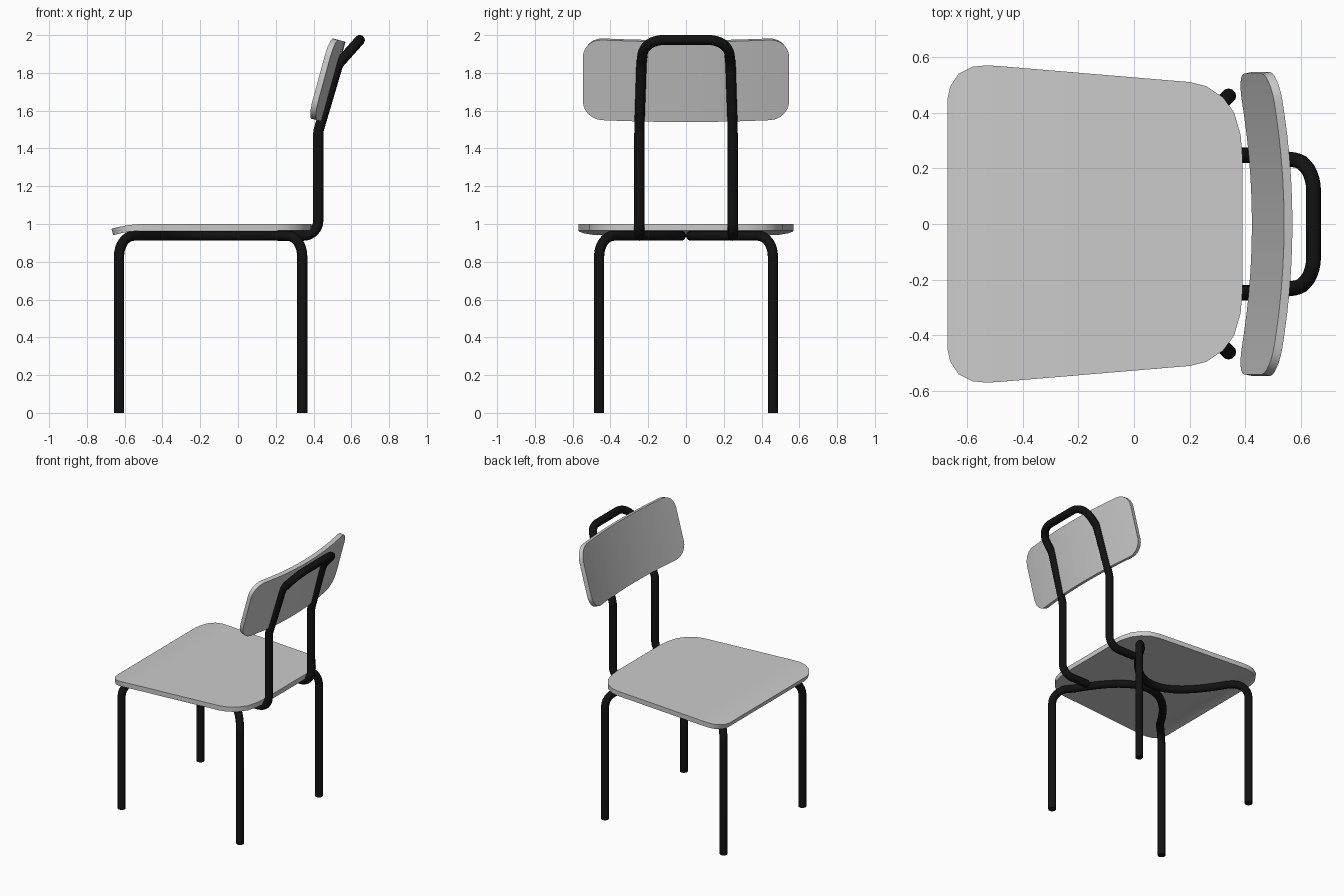
import bpy, bmesh, math
from mathutils import Vector

if "Cube" in bpy.data.objects:
    bpy.data.objects.remove(bpy.data.objects["Cube"])

black = bpy.data.materials.new("black_metal")
black.diffuse_color = (0.006, 0.006, 0.006, 1)
black.use_nodes = True
black.node_tree.nodes["Principled BSDF"].inputs["Base Color"].default_value = black.diffuse_color


def activate(ob):
    bpy.ops.object.select_all(action='DESELECT')
    ob.select_set(True)
    bpy.context.view_layer.objects.active = ob


def fillet(points, steps=8):
    """Round a polyline; each point is (x, y, z, bend radius)."""
    out = []
    for i, p in enumerate(points):
        c, r = Vector(p[:3]), p[3]
        if r == 0:
            out.append(c)
            continue
        a = (Vector(points[i - 1][:3]) - c).normalized()
        b = (Vector(points[i + 1][:3]) - c).normalized()
        half = a.angle(b) / 2
        d = r / math.tan(half)
        centre = c + (a + b).normalized() * (r / math.sin(half))
        va, vb = c + a * d - centre, c + b * d - centre
        ang = va.angle(vb)
        for k in range(steps + 1):
            t = k / steps
            out.append(centre + (va * math.sin((1 - t) * ang) + vb * math.sin(t * ang)) / math.sin(ang))
    return out


def tube(name, points, radius=0.027):
    cu = bpy.data.curves.new(name, 'CURVE')
    cu.dimensions = '3D'
    cu.bevel_depth = radius
    cu.bevel_resolution = 4
    cu.use_fill_caps = True
    sp = cu.splines.new('POLY')
    sp.points.add(len(points) - 1)
    for q, p in zip(sp.points, points):
        q.co = (*p, 1)
    ob = bpy.data.objects.new(name, cu)
    bpy.context.collection.objects.link(ob)
    activate(ob)
    bpy.ops.object.convert(target='MESH')
    ob = bpy.context.object
    ob.data.materials.clear()
    ob.data.materials.append(black)
    bpy.ops.object.shade_smooth_by_angle(angle=math.radians(40))


def panel(name, pairs, thickness):
    """Sheet skinned across pairs of edge points, thickened along +/- normal."""
    bm = bmesh.new()
    rows = [(bm.verts.new(a), bm.verts.new(b)) for a, b in pairs]
    for (a, b), (c, d) in zip(rows, rows[1:]):
        bm.faces.new((a, c, d, b))
    me = bpy.data.meshes.new(name)
    bm.to_mesh(me)
    bm.free()
    ob = bpy.data.objects.new(name, me)
    bpy.context.collection.objects.link(ob)
    activate(ob)
    m = ob.modifiers.new("thickness", 'SOLIDIFY')
    m.thickness = thickness
    m.offset = -1
    bpy.ops.object.modifier_apply(modifier=m.name)
    bpy.ops.object.shade_smooth_by_angle(angle=math.radians(30))


# Seat: tapered board with rounded corners and a drooping front edge
outline = [(-.67, .45), (-.66, .495), (-.63, .54), (-.58, .565), (-.53, .57), (-.48, .567),
           (.2, .51), (.26, .495), (.32, .455), (.36, .40), (.383, .32), (.39, .24)]
seat = []
for x, w in outline:
    z = 1.0 - 0.026 * (max(0, -.5 - x) / .17) ** 2
    seat.append(((x, -w, z), (x, w, z)))
panel("seat", seat, 0.035)

# Backrest: tilted board bowed backwards in the middle
tilt = Vector((.263, 0, .965))
normal = Vector((.965, 0, -.263))
mid = Vector((.4275, 0, 1.775))
corner = [(.54 - .1 + .1 * math.sin(a), .12 + .1 * math.cos(a))
          for a in [math.radians(15 * k) for k in range(7)]]
half = [(.08 * k, .22) for k in range(1, 6)] + corner
back = []
for y, h in [(-y, h) for y, h in reversed(half)] + [(0, .22)] + half:
    c = mid + normal * (.056 * (1 - (y / .54) ** 2)) + Vector((0, y, 0))
    back.append((c + tilt * h, c - tilt * h))
panel("backrest", back, 0.031)

# Leg frames: each side bends under the seat and bows in to the centre line
Z = .938
for side, name in ((-1, "right_leg_frame"), (1, "left_leg_frame")):
    pts = [(-.63, .46 * side, 0, 0), (-.63, .46 * side, Z, .11)]
    for k in range(17):
        u = k / 8 - 1
        pts.append((-.145 + .385 * u, side * (.027 + .333 * u * u), Z, 0))
    pts += [(.34, .46 * side, Z, .11), (.34, .46 * side, 0, 0)]
    tube(name, fillet(pts))

# Back frame: one bent hoop from under the seat, up behind the backrest
half_path = [(.21, .247, Z, 0), (.425, .247, Z, .08), (.425, .247, 1.49, .12),
             (.53, .236, 1.845, .1), (.645, .222, 1.974, .11)]
other = [(x, -y, z, r) for x, y, z, r in reversed(half_path)]
tube("back_frame", fillet(half_path + other))
